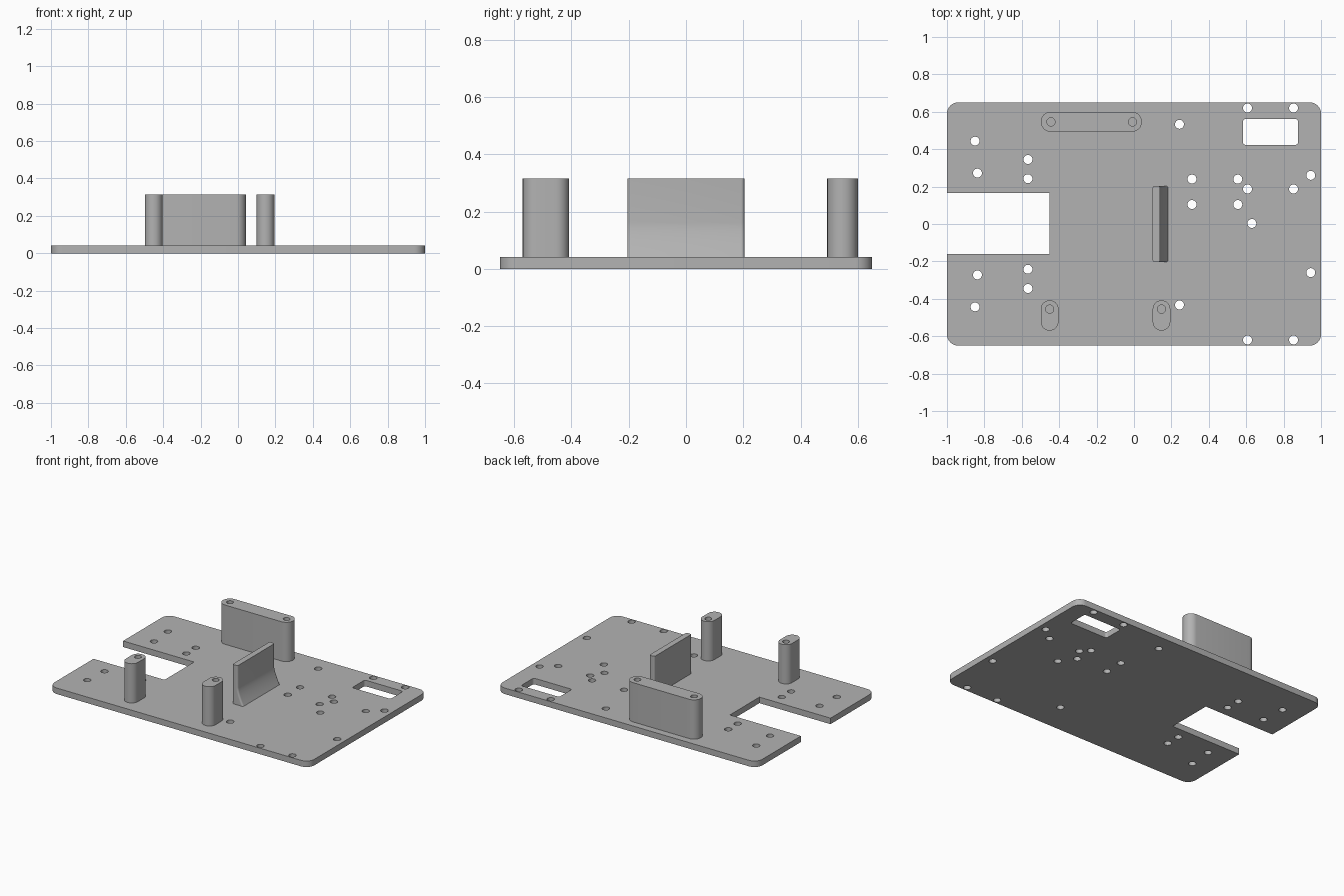
import bpy, bmesh, math
from mathutils import Vector

cube = bpy.data.objects.get("Cube")
if cube:
    bpy.data.objects.remove(cube, do_unlink=True)

grey = bpy.data.materials.new("plain grey")
grey.use_nodes = True
GREY = (0.45, 0.45, 0.45, 1)
grey.diffuse_color = GREY
grey.node_tree.nodes["Principled BSDF"].inputs["Base Color"].default_value = GREY

THICK, TOP = 0.042, 0.315
HOLE_R = 0.024


def rounded(corners, steps=8):
    """Outline through (x, y, radius) right-angle corners."""
    out = []
    for i, (x, y, r) in enumerate(corners):
        p = Vector((x, y))
        if r == 0:
            out.append(p)
            continue
        u = (Vector(corners[i - 1][:2]) - p).normalized()
        v = (Vector(corners[(i + 1) % len(corners)][:2]) - p).normalized()
        for k in range(steps + 1):
            t = math.pi / 2 * k / steps
            out.append(p + r * (u * (1 - math.sin(t)) + v * (1 - math.cos(t))))
    return out


def rect(x0, x1, y0, y1, r):
    return rounded([(x0, y0, r), (x1, y0, r), (x1, y1, r), (x0, y1, r)])


def circle(x, y, r, n=24):
    return [Vector((x + r * math.cos(math.tau * i / n), y + r * math.sin(math.tau * i / n)))
            for i in range(n)]


def finish(name, bm):
    bmesh.ops.remove_doubles(bm, verts=bm.verts, dist=1e-5)
    bmesh.ops.recalc_face_normals(bm, faces=bm.faces)
    mesh = bpy.data.meshes.new(name)
    bm.to_mesh(mesh)
    bm.free()
    mesh.materials.clear()
    mesh.materials.append(grey)
    obj = bpy.data.objects.new(name, mesh)
    bpy.context.collection.objects.link(obj)
    return obj


def prism(name, outlines, z0, z1):
    """Extrude the first outline, with the others as holes."""
    curve = bpy.data.curves.new(name, "CURVE")
    curve.dimensions, curve.fill_mode = "2D", "BOTH"
    curve.extrude = (z1 - z0) / 2
    for pts in outlines:
        spline = curve.splines.new("POLY")
        spline.points.add(len(pts) - 1)
        for sp, p in zip(spline.points, pts):
            sp.co = (p.x, p.y, 0, 1)
        spline.use_cyclic_u = True
    temp = bpy.data.objects.new(name + " curve", curve)
    bpy.context.collection.objects.link(temp)
    deps = bpy.context.evaluated_depsgraph_get()
    mesh = bpy.data.meshes.new_from_object(temp.evaluated_get(deps))
    bm = bmesh.new()
    bm.from_mesh(mesh)
    bmesh.ops.translate(bm, verts=bm.verts, vec=(0, 0, (z0 + z1) / 2))
    bpy.data.objects.remove(temp, do_unlink=True)
    bpy.data.meshes.remove(mesh)
    return finish(name, bm)


def smooth(obj):
    bpy.ops.object.select_all(action="DESELECT")
    obj.select_set(True)
    bpy.context.view_layer.objects.active = obj
    bpy.ops.object.shade_smooth_by_angle(angle=math.radians(35))


# Base plate with side notch, rounded window and screw holes
border = rounded([(-1, -0.65, 0.06), (1, -0.65, 0.06), (1, 0.65, 0.06), (-1, 0.65, 0.06),
                  (-1, 0.165, 0), (-0.453, 0.165, 0), (-0.453, -0.16, 0), (-1, -0.16, 0)])
paired = [(-0.85, 0.443), (-0.837, 0.272), (-0.567, 0.345), (-0.567, 0.242),
          (0.607, 0.62), (0.853, 0.62), (0.945, 0.26)]
single = [(0.243, 0.533), (0.243, -0.433), (0.31, 0.24), (0.31, 0.104), (0.555, 0.24),
          (0.555, 0.104), (0.607, 0.187), (0.853, 0.187), (0.63, 0.003)]
spots = [(x, s * y) for x, y in paired for s in (1, -1)] + single
holes = [circle(x, y, HOLE_R) for x, y in spots]
window = rect(0.582, 0.877, 0.423, 0.562, 0.015)
smooth(prism("base_plate", [border, window] + holes, 0, THICK))


# Standoffs with blind screw holes in the top
def standoff(name, x0, x1, y0, y1, screws):
    r = min(x1 - x0, y1 - y0) / 2 - 0.0005
    post = prism(name, [rect(x0, x1, y0, y1, r)], THICK, TOP)
    for x, y in screws:
        cutter = prism("cutter", [circle(x, y, 0.022)], 0.12, TOP + 0.1)
        mod = post.modifiers.new("screw hole", "BOOLEAN")
        mod.operation, mod.solver, mod.object = "DIFFERENCE", "EXACT", cutter
        bpy.context.view_layer.objects.active = post
        bpy.ops.object.modifier_apply(modifier=mod.name)
        bpy.data.objects.remove(cutter, do_unlink=True)
    smooth(post)


standoff("back_standoff", -0.498, 0.042, 0.493, 0.6, [(-0.444, 0.546), (-0.008, 0.546)])
standoff("front_right_standoff", -0.498, -0.404, -0.57, -0.408, [(-0.451, -0.455)])
standoff("front_left_standoff", 0.1, 0.194, -0.57, -0.408, [(0.147, -0.455)])

# Upright fin whose left side flares out toward the plate
bm = bmesh.new()
rings = []
FLARE = 0.12
levels = [THICK + FLARE * i / 8 for i in range(9)] + [TOP]
for z in levels:
    s = max(0, 1 - (z - THICK) / FLARE)
    outline = rect(0.1, 0.14 + 0.042 * s ** 1.5, -0.204, 0.204, 0.012)
    rings.append([bm.verts.new((p.x, p.y, z)) for p in outline])
for low, high in zip(rings, rings[1:]):
    for i in range(len(low)):
        bm.faces.new((low[i - 1], low[i], high[i], high[i - 1]))
bm.faces.new(rings[0])
bm.faces.new(rings[-1])
smooth(finish("centre_fin", bm))
